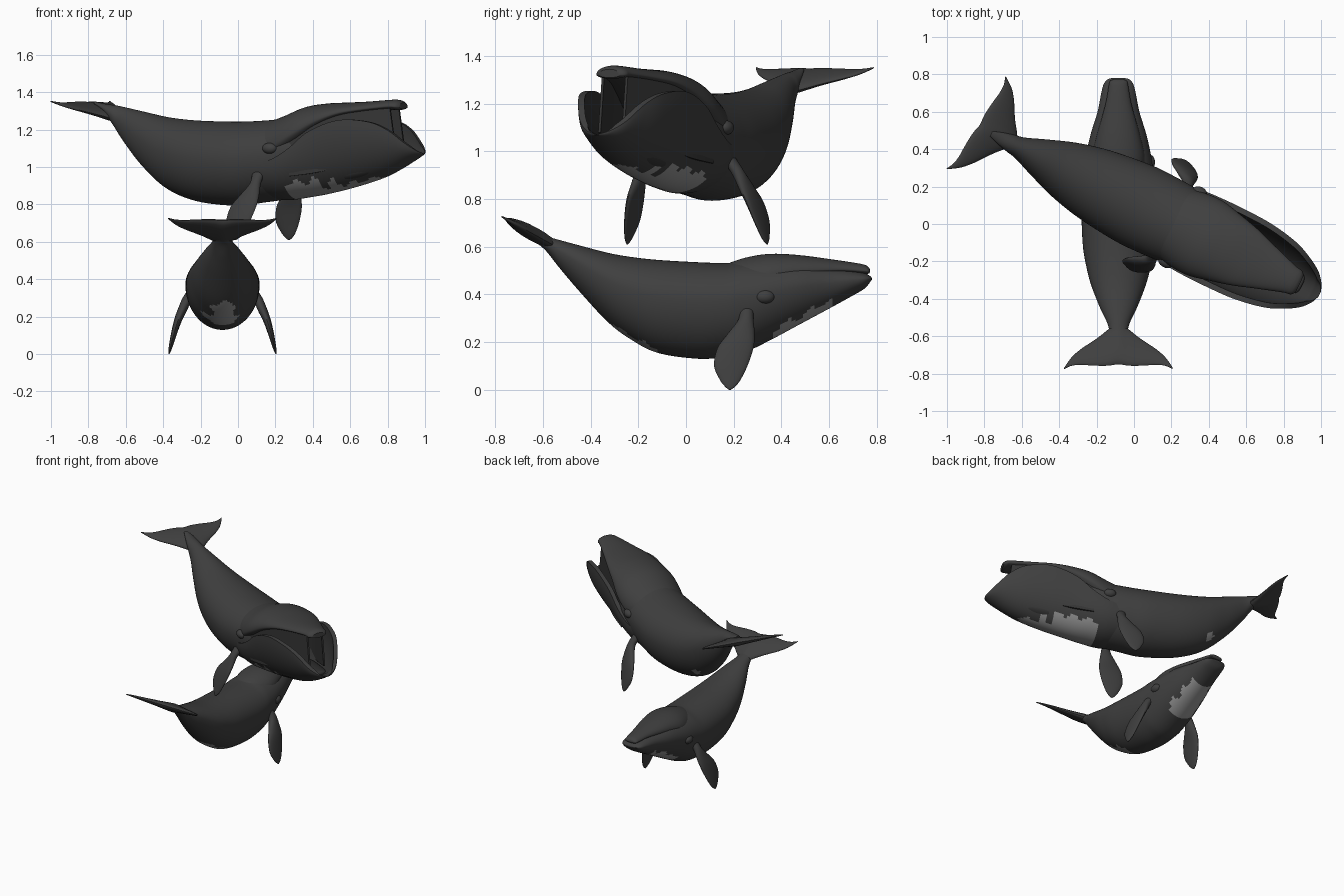
import bpy, bmesh, math
from mathutils import Matrix, Vector

if "Cube" in bpy.data.objects:
    bpy.data.objects.remove(bpy.data.objects["Cube"])


def mat(name, v):
    m = bpy.data.materials.new(name)
    m.diffuse_color = (v, v, v, 1)
    m.use_nodes = True
    m.node_tree.nodes["Principled BSDF"].inputs["Base Color"].default_value = m.diffuse_color
    return m


SKIN, PATCH, MOUTH = 0, 1, 2
MATS = [mat("dark grey skin", .05), mat("pale grey patch", .30), mat("mouth dark", .035)]


def smooth(pts, steps=8):
    """Catmull-Rom interpolation through tuples of any length."""
    out = []
    for i in range(len(pts) - 1):
        p0, p1, p2, p3 = pts[max(i - 1, 0)], pts[i], pts[i + 1], pts[min(i + 2, len(pts) - 1)]
        for k in range(steps):
            t = k / steps
            out.append(tuple(.5 * (2*b + (c - a)*t + (2*a - 5*b + 4*c - d)*t*t + (3*b - a - 3*c + d)*t**3)
                             for a, b, c, d in zip(p0, p1, p2, p3)))
    return out + [tuple(pts[-1])]


def loft(name, rings, frame, pick=lambda c, j: SKIN):
    """Skin a list of closed rings, cap both ends, colour faces by rule."""
    bm = bmesh.new()
    vs = [[bm.verts.new(p) for p in r] for r in rings]
    n = len(vs[0])
    for a, b in zip(vs, vs[1:]):
        for j in range(n):
            f = bm.faces.new((a[j], a[(j + 1) % n], b[(j + 1) % n], b[j]))
            f.material_index = pick(f.calc_center_median(), j)
    for end in (vs[0], vs[-1]):
        bm.faces.new(end).material_index = pick(sum((v.co for v in end), Vector()) / n, 0)
    bmesh.ops.recalc_face_normals(bm, faces=bm.faces[:])
    me = bpy.data.meshes.new(name)
    bm.to_mesh(me)
    bm.free()
    for m in MATS:
        me.materials.append(m)
    ob = bpy.data.objects.new(name, me)
    bpy.context.collection.objects.link(ob)
    ob.matrix_world = frame
    bpy.context.view_layer.objects.active = ob
    ob.select_set(True)
    bpy.ops.object.shade_smooth_by_angle(angle=math.radians(50))
    ob.select_set(False)
    return ob


def trunk(name, stations, frame, f=.55, pick=lambda c, j: SKIN, n=72):
    """Rounded solid from (y, top, bottom, half width) stations."""
    rings = []
    for y, zt, zb, w in smooth(stations):
        zc = zb + f * (zt - zb)
        ring = []
        for j in range(n):
            a = 2 * math.pi * j / n
            s = math.sin(a)
            ring.append((w * math.cos(a), y, zc + s * (zt - zc if s > 0 else zc - zb)))
        rings.append(ring)
    loft(name, rings, frame, pick)


def blade(name, stations, frame, n=20):
    """Lens section fin from (lead xyz, trail xyz, half thickness, thickness axis xyz)."""
    rings = []
    for st in smooth(stations):
        a, b, t, up = Vector(st[:3]), Vector(st[3:6]), st[6], Vector(st[7:10]).normalized()
        rings.append([(a + b) / 2 + (a - b) / 2 * math.cos(2 * math.pi * j / n)
                      + up * t * math.sin(2 * math.pi * j / n) for j in range(n)])
    loft(name, rings, frame)


def fins(who, frame, side, fwd, lift, fl_y, fl_z, slope, skew):
    # paddle flippers: lateral, leading y, trailing y, z, half thickness
    pad = [(.14, .285, .215, .36, .025), (.185, .283, .222, .30, .025), (.215, .288, .175, .235, .024),
           (.24, .283, .132, .175, .02), (.262, .258, .118, .10, .015),
           (.277, .228, .143, .04, .01), (.284, .205, .165, .012, .006), (.287, .188, .18, 0, .002)]
    for sx, lab in ((1, "right"), (-1, "left")):
        blade(f"{who}_flipper_{lab}",
              [(sx*(x + side), a + fwd, z + lift, sx*(x + side), b + fwd, z + lift, t, sx*.93, 0, .36)
               for x, a, b, z, t in pad], frame)
    # tail fluke: lateral, leading y, trailing y, half thickness
    half = [(0, -.53, -.75, .03), (.05, -.56, -.757, .025), (.1, -.60, -.758, .02), (.15, -.635, -.756, .016),
            (.2, -.668, -.753, .012), (.25, -.712, -.758, .008), (.29, -.768, -.775, .003)]
    rows = [(-x, a, b, t) for x, a, b, t in half[:0:-1]] + half

    def pt(x, y):
        return (x - skew * .15, y + fl_y - skew * x, fl_z + slope * (-.58 - y))
    blade(f"{who}_tail_fluke", [pt(x, a) + pt(x, b) + (t, 0, slope, 1) for x, a, b, t in rows], frame)


def eyes(who, frame, x, y, z):
    for sx, lab in ((1, "right"), (-1, "left")):
        rings = [[(sx*x + .03*math.sin(p)*math.cos(q), y - .042*math.cos(p), z + .03*math.sin(p)*math.sin(q))
                  for q in (2*math.pi*j/20 for j in range(20))]
                 for p in (math.pi*(i + .2)/12.4 for i in range(13))]
        loft(f"{who}_eye_bump_{lab}", rings, frame)


def wob(c):
    return .012 * math.sin(45*c.x + 1) + .01 * math.sin(63*c.y)


# ---------- lower whale, mouth closed ----------
F1 = Matrix.Translation((-.083, 0, 0))


def small_marks(c, j):
    belly = -.35 < c.y < -.12 and abs(c.x) < .125 and c.z < .285 - .5*(c.y + .33) + wob(c)
    chin = .37 < c.y < .61 and abs(c.x) < .11 and c.z < .25 + .54*(c.y - .35) + wob(c)
    return PATCH if belly or chin else SKIN


trunk("lower_whale_body", [
    (-.69, .685, .665, .015), (-.64, .662, .625, .035), (-.59, .645, .585, .045), (-.53, .628, .51, .06),
    (-.445, .605, .41, .10), (-.33, .575, .286, .145), (-.236, .558, .214, .17), (-.12, .545, .155, .19),
    (.05, .535, .13, .198), (.17, .532, .138, .197), (.245, .54, .156, .19), (.35, .54, .206, .177),
    (.475, .537, .273, .15), (.6, .518, .34, .112), (.7, .502, .395, .092), (.75, .49, .425, .078),
    (.775, .475, .455, .055), (.78, .468, .462, .03)], F1, .6, small_marks)
trunk("lower_whale_upper_jaw", [
    (.15, .52, .40, .10), (.245, .553, .40, .13), (.35, .57, .42, .142), (.475, .565, .46, .115),
    (.64, .543, .485, .07), (.74, .527, .485, .052), (.765, .515, .487, .045), (.772, .505, .492, .03)], F1, .35)
fins("lower_whale", F1, 0, 0, 0, 0, .62, .55, 0)
eyes("lower_whale", F1, .165, .33, .39)

# ---------- upper whale, mouth open ----------
F2 = Matrix.Translation((0, .11, 0)) @ Matrix.Rotation(math.radians(-116), 4, 'Z')


def spot(c, j):
    return PATCH if (c - Vector((-.09, -.43, .93))).length < .035 else SKIN


trunk("upper_whale_body", [
    (-.85, 1.35, 1.335, .015), (-.79, 1.338, 1.29, .035), (-.73, 1.33, 1.215, .05), (-.675, 1.32, 1.136, .062),
    (-.556, 1.295, 1.0, .108), (-.407, 1.265, .88, .16), (-.229, 1.248, .815, .20), (0, 1.243, .793, .225),
    (.15, 1.248, .81, .224), (.27, 1.26, .825, .217), (.40, 1.29, .85, .205), (.48, 1.25, .90, .16),
    (.53, 1.15, 1.0, .07)], F2, .55, spot)
trunk("upper_whale_upper_jaw", [
    (.18, 1.235, 1.02, .18), (.30, 1.277, 1.03, .213), (.42, 1.322, 1.10, .22), (.54, 1.34, 1.19, .195),
    (.66, 1.345, 1.255, .165), (.78, 1.35, 1.285, .125), (.92, 1.36, 1.305, .08), (.965, 1.357, 1.305, .07),
    (.985, 1.345, 1.31, .05)], F2, .35)

# scoop shaped lower jaw with raised lips: y, lip z, bottom z, half width
scoop, N = [], 40
for y, lip, bot, w in smooth([
        (.18, 1.01, .83, .205), (.30, 1.04, .823, .223), (.41, 1.10, .836, .23), (.53, 1.19, .855, .231),
        (.70, 1.25, .893, .225), (.86, 1.243, .94, .197), (.96, 1.20, .985, .158), (1.04, 1.13, 1.03, .11),
        (1.085, 1.09, 1.057, .06), (1.105, 1.075, 1.068, .015)]):
    t = min(.03, w * .4, (lip - bot) * .4)
    arc = [-math.pi/2 + math.pi*i/N for i in range(N + 1)]
    scoop.append([(w*math.sin(a), y, lip - (lip - bot)*math.cos(a)) for a in arc]
                 + [((w - t)*math.sin(a), y, lip - (lip - bot - t)*math.cos(a)) for a in reversed(arc)])


def jaw_marks(c, j):
    if N < j < 2*N + 1:
        return MOUTH
    return PATCH if .35 < c.y < .87 and c.z < .895 + .09*(c.y - .35) + 1.5*wob(c) else SKIN


loft("upper_whale_lower_jaw", scoop, F2, jaw_marks)
trunk("upper_whale_tongue", [(.45, 1.02, .87, .12), (.7, 1.03, .91, .13), (.88, 1.05, .96, .10),
                             (.98, 1.06, 1.01, .06), (1.0, 1.05, 1.03, .02)], F2, .5, lambda c, j: MOUTH)
# baleen curtains hanging from the upper jaw: y, lateral, top z, bottom z
for sx, lab in ((1, "right"), (-1, "left")):
    rows = smooth([(.40, .195, 1.2, .95), (.54, .175, 1.27, .97), (.66, .145, 1.30, 1.0),
                   (.78, .105, 1.32, 1.03), (.93, .055, 1.33, 1.08)])
    loft(f"upper_whale_baleen_{lab}",
         [[(sx*(x + d), y + e*(y - .4)*.07, z) for d, z, e in ((-.006, zt, 0), (.006, zt, 0), (.006, zb, 1), (-.006, zb, 1))]
          for y, x, zt, zb in rows], F2, lambda c, j: MOUTH)
fins("upper_whale", F2, .04, -.04, .61, -.175, 1.27, .42, .115)
eyes("upper_whale", F2, .207, .29, 1.10)
